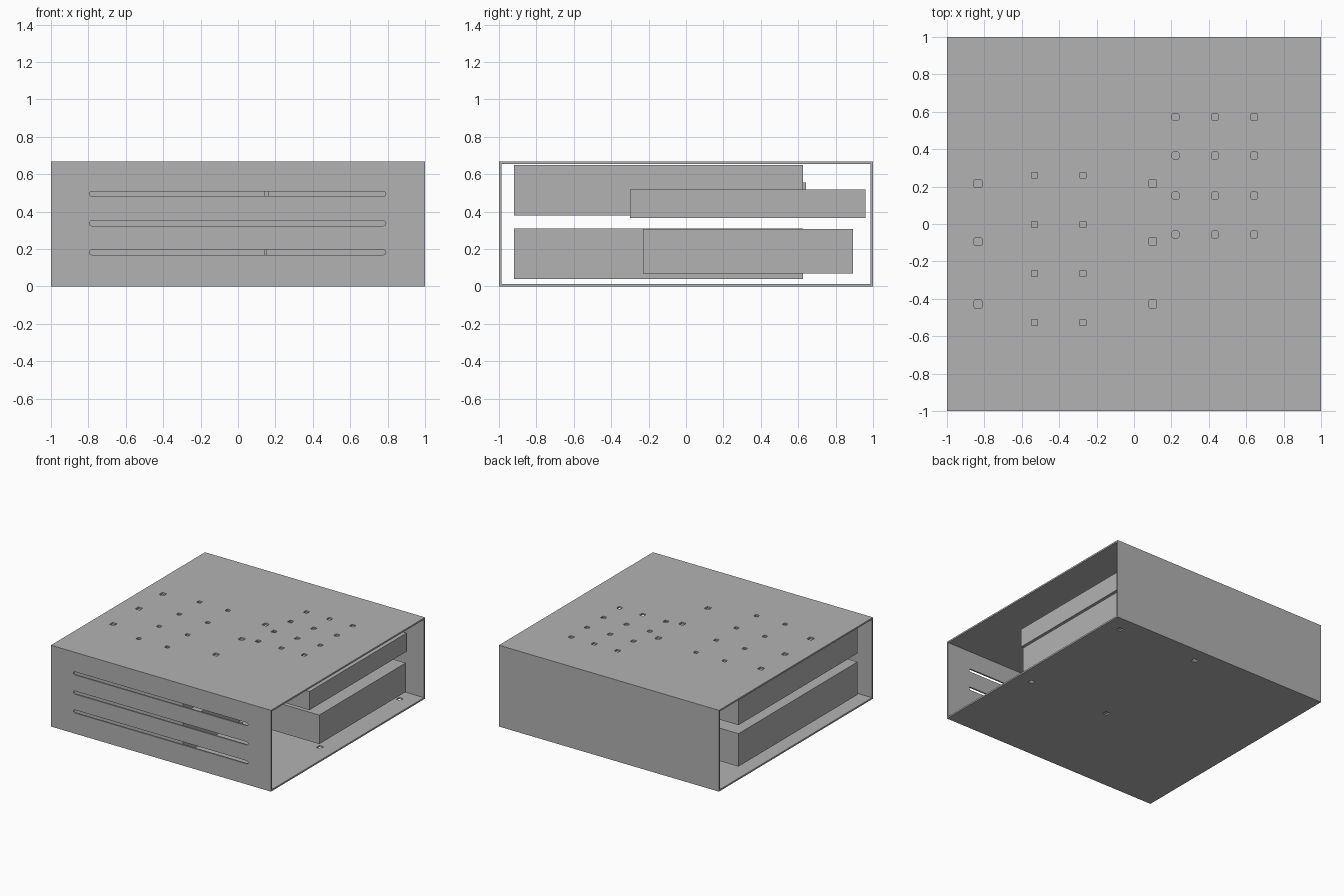
import bpy
import bmesh
from mathutils import Vector, Matrix

default = bpy.data.objects.get("Cube")
if default:
    bpy.data.objects.remove(default, do_unlink=True)

HEIGHT, WALL = 0.668, 0.013

grey = bpy.data.materials.new("light_grey")
grey.use_nodes = True
colour = (0.448, 0.448, 0.448, 1)
grey.diffuse_color = colour
grey.node_tree.nodes["Principled BSDF"].inputs["Base Color"].default_value = colour


def add_box(bm, low, high, axis=None, radius=0, segments=1):
    """Box between two corners; edges along the given axis may be rounded."""
    low, high = Vector(low), Vector(high)
    matrix = Matrix.Translation((low + high) / 2) @ Matrix.Diagonal((*(high - low), 1))
    verts = bmesh.ops.create_cube(bm, size=1, matrix=matrix)["verts"]
    if axis is not None:
        edges = {e for v in verts for e in v.link_edges}
        along = [e for e in edges
                 if abs((e.verts[0].co - e.verts[1].co).normalized()[axis]) > 0.9]
        bmesh.ops.bevel(bm, geom=along, offset=radius, segments=segments,
                        profile=0.5, affect='EDGES')


def make_object(name, bm):
    mesh = bpy.data.meshes.new(name)
    bm.to_mesh(mesh)
    bm.free()
    mesh.materials.append(grey)
    obj = bpy.data.objects.new(name, mesh)
    bpy.context.scene.collection.objects.link(obj)
    return obj


def make_box(name, low, high):
    bm = bmesh.new()
    add_box(bm, low, high)
    return make_object(name, bm)


def cut(target, cutter):
    """Subtract the cutter from the target and discard it."""
    cutter.hide_render = True
    mod = target.modifiers.new("cut", 'BOOLEAN')
    mod.operation = 'DIFFERENCE'
    mod.solver = 'EXACT'
    mod.object = cutter
    bpy.context.view_layer.objects.active = target
    bpy.ops.object.modifier_apply(modifier=mod.name)
    bpy.data.objects.remove(cutter, do_unlink=True)


# Enclosure sleeve, open at both sides
case = make_box("enclosure", (-1, -1, 0), (1, 1, HEIGHT))
inner = 1 - WALL
cut(case, make_box("tunnel_cutter", (-1.2, -inner, WALL), (1.2, inner, HEIGHT - WALL)))

# Front ventilation slots and the holes in roof and floor
holes = bmesh.new()
for z in (0.182, 0.337, 0.495):
    add_box(holes, (-0.795, -1.05, z - 0.013), (0.79, -0.95, z + 0.013), 1, 0.0125, 4)

hole_grids = [
    # x positions, y positions, hole size, height of the plate
    ((-0.834, 0.10), (-0.428, -0.094, 0.216), 0.042, HEIGHT),
    ((-0.532, -0.273), (-0.527, -0.265, -0.003, 0.26), 0.033, HEIGHT),
    ((0.222, 0.433, 0.642), (-0.056, 0.152, 0.366, 0.572), 0.036, HEIGHT),
    ((0.13, 0.865), (-0.17, 0.865), 0.04, 0),
]
for xs, ys, size, z in hole_grids:
    h = size / 2
    for x in xs:
        for y in ys:
            add_box(holes, (x - h, y - h, z - 0.03), (x + h, y + h, z + 0.03),
                    2, size * 0.15, 2)
cut(case, make_object("hole_cutter", holes))

# Two stacked drives, each with a shallow rear connector
for name, z in (("lower", 0.04), ("upper", 0.38)):
    make_box(name + "_drive", (-0.915, -0.92, z), (0.145, 0.625, z + 0.27))
    make_box(name + "_drive_connector", (-0.3, 0.625, z + 0.03), (0.1, 0.642, z + 0.175))

# Two modules beside the drives
make_box("lower_module", (0.15, -0.23, 0.07), (0.9, 0.893, 0.308))
make_box("upper_module", (0.16, -0.3, 0.365), (0.86, 0.96, 0.517))
